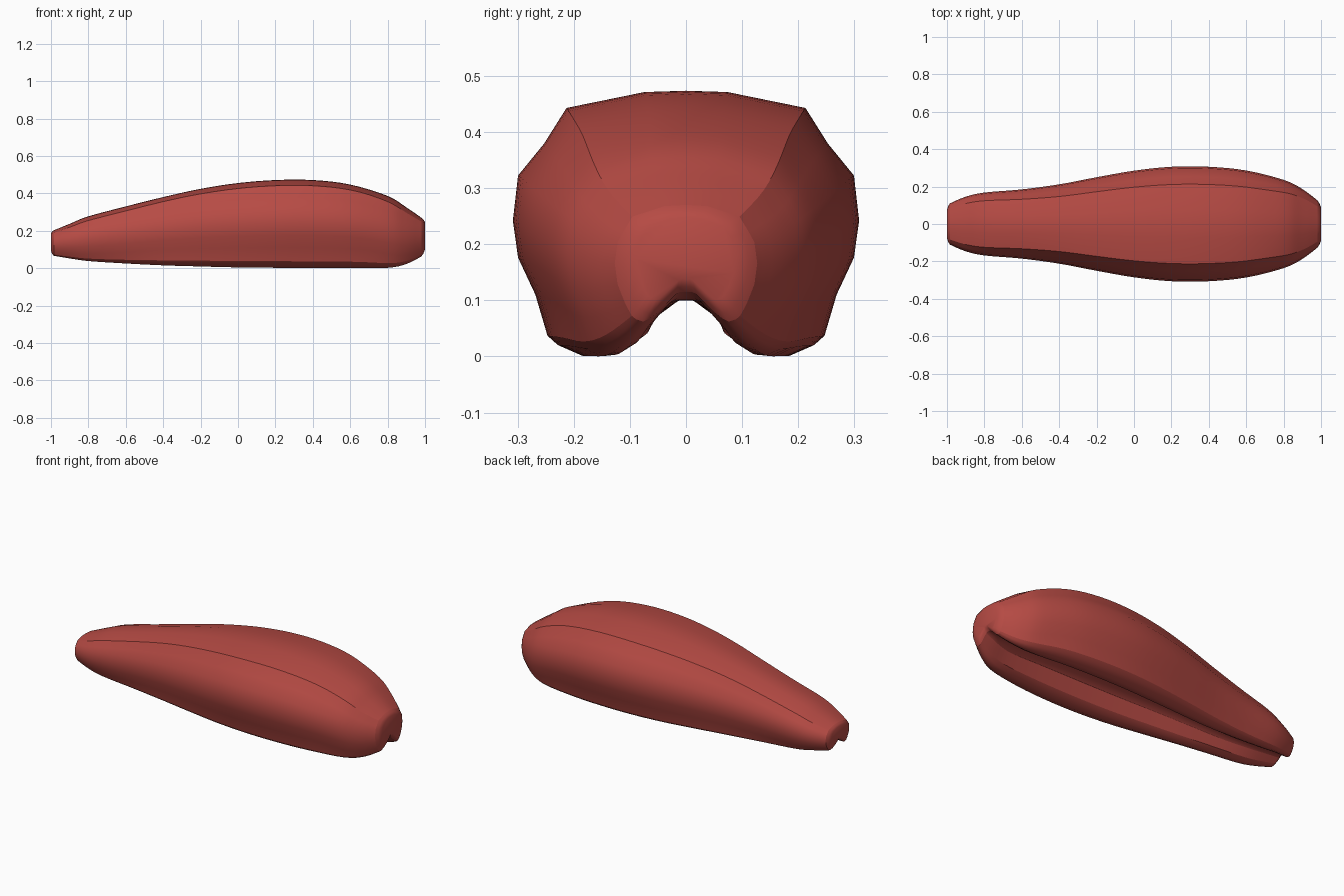
import bpy, bmesh

if "Cube" in bpy.data.objects:
    bpy.data.objects.remove(bpy.data.objects["Cube"])

# Stations along the length: x, half width, top z, bottom z
STATIONS = [(-0.985, .110, .202, .066), (-0.90, .146, .237, .052), (-0.80, .168, .277, .038),
            (-0.60, .185, .330, .025), (-0.40, .212, .380, .015), (-0.20, .250, .424, .009),
            (0.0, .285, .455, .004), (0.20, .306, .471, .002), (0.40, .306, .471, .001),
            (0.60, .286, .447, .001), (0.80, .236, .386, .002), (0.90, .187, .325, .022),
            (0.98, .127, .270, .062)]

# Half cross-sections (width fraction, height fraction), top centre to groove centre
MID = [(0, 1), (.24, .995), (.69, .935), (.82, .80), (.97, .68), (1, .51), (.97, .37), (.87, .23),
       (.80, .075), (.74, .04), (.60, 0), (.47, .005), (.37, .055), (.27, .225), (.18, .265), (0, .27)]
END = [(0, 1), (.30, .99), (.75, .90), (.88, .77), (.96, .68), (1, .50), (.96, .32), (.85, .15),
       (.76, .05), (.70, .02), (.60, 0), (.50, .03), (.40, .08), (.14, .235), (.08, .255), (0, .255)]
SHARP = {2, 8, 12, 13}          # profile points that run as crisp edges
GROOVE = 12                 # profile points from here on belong to the groove
STEPS = 4


def spline(p0, p1, p2, p3, t):
    return tuple(b + .5 * t * (c - a + t * (2*a - 5*b + 4*c - d + t * (3*(b - c) + d - a)))
                 for a, b, c, d in zip(p0, p1, p2, p3))


def smooth(t):
    t = max(0, min(1, t))
    return t * t * (3 - 2 * t)


def section(x, hw, top, bot):
    """Closed ring of points, blended from the middle shape to the end shape."""
    body = max(smooth((-.3 - x) / .68), smooth((x - .65) / .33))
    groove = max(smooth((-.6 - x) / .38), smooth((x - .75) / .23))
    half = []
    for i, ((a, b), (c, d)) in enumerate(zip(MID, END)):
        w = groove if i >= GROOVE else body
        half.append(((a + (c - a) * w) * hw, bot + (b + (d - b) * w) * (top - bot)))
    ring = half + [(-y, z) for y, z in half[-2:0:-1]]
    return [(x, y, z) for y, z in ring]


# Body rings
rows = []
n = len(STATIONS)
for i in range(n - 1):
    pts = [STATIONS[max(0, min(n - 1, i + k))] for k in (-1, 0, 1, 2)]
    rows += [spline(*pts, s / STEPS) for s in range(STEPS)]
rows.append(STATIONS[-1])
rings = [section(*r) for r in rows]

bm = bmesh.new()
vr = [[bm.verts.new(p) for p in ring] for ring in rings]
m = len(vr[0])


def bridge(a, b):
    for j in range(m):
        k = (j + 1) % m
        bm.faces.new((a[j], a[k], b[k], b[j])).smooth = True


for a, b in zip(vr, vr[1:]):
    bridge(a, b)

# Shallow domed end caps with a crisp rim
for ring, side in ((vr[0], -1), (vr[-1], 1)):
    zc = (ring[0].co.z + ring[m // 2].co.z) / 2
    x0, prev = ring[0].co.x, ring
    for scale, rise in ((.88, .55), (.7, 1)):
        nxt = [bm.verts.new((x0 + (side - x0) * rise, v.co.y * scale,
                             zc + (v.co.z - zc) * scale)) for v in ring]
        bridge(prev, nxt)
        prev = nxt
    bm.faces.new(prev).smooth = True
    for j in range(m):
        bm.edges.get((ring[j], ring[(j + 1) % m])).smooth = False

# Crisp ridges along the length
for a, b in zip(vr, vr[1:]):
    for j in SHARP:
        for q in (j, m - j):
            bm.edges.get((a[q], b[q])).smooth = False

bmesh.ops.recalc_face_normals(bm, faces=bm.faces)
mesh = bpy.data.meshes.new("grooved_body")
bm.to_mesh(mesh)
bm.free()

red = bpy.data.materials.new("brick_red")
red.diffuse_color = (.47, .07, .058, 1)
red.use_nodes = True
red.node_tree.nodes["Principled BSDF"].inputs["Base Color"].default_value = red.diffuse_color
mesh.materials.append(red)
body = bpy.data.objects.new("grooved_body", mesh)
bpy.context.collection.objects.link(body)
